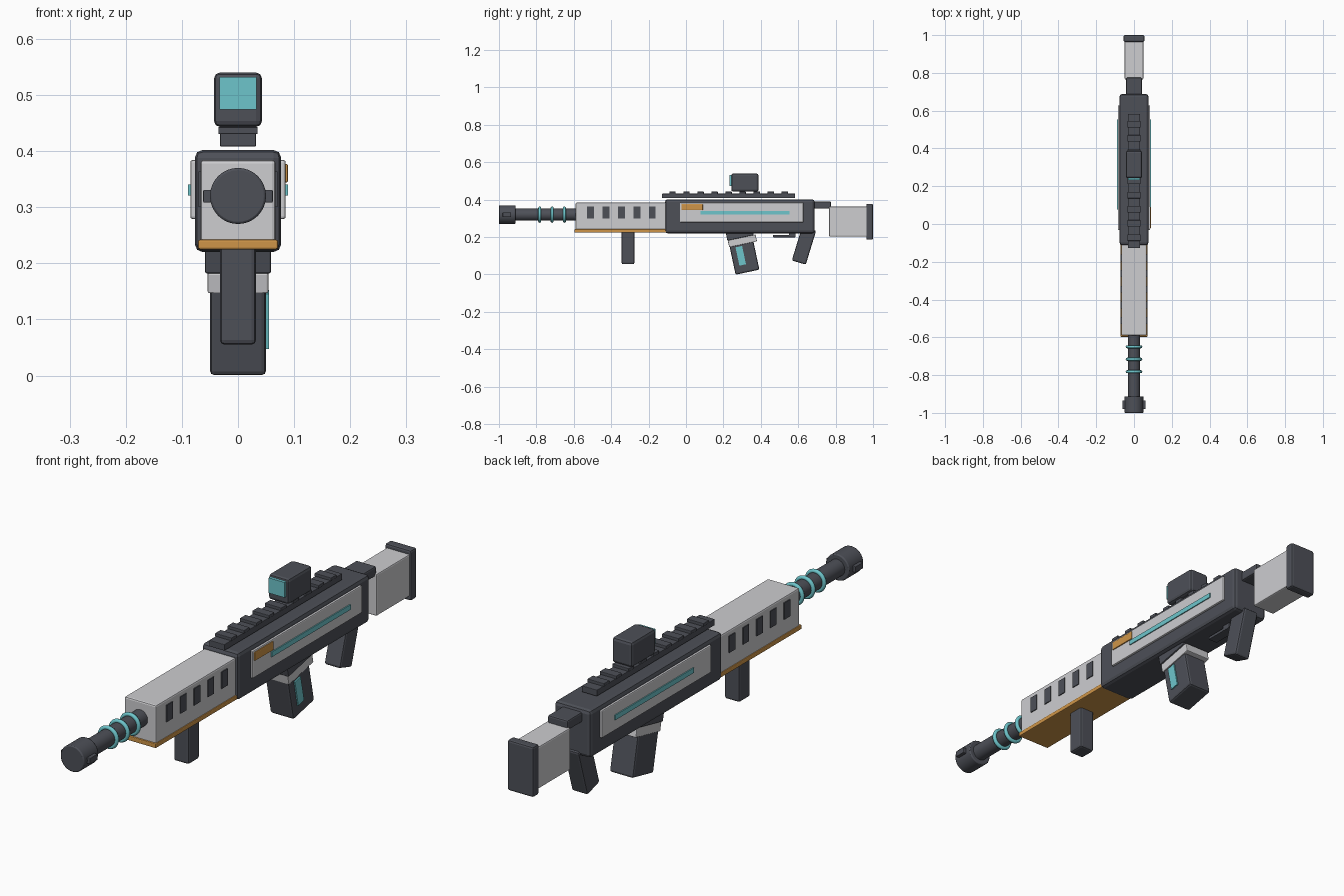
import bpy, math
from mathutils import Matrix, Vector

if "Cube" in bpy.data.objects:
    bpy.data.objects.remove(bpy.data.objects["Cube"])


def material(name, rgb):
    m = bpy.data.materials.new(name)
    m.diffuse_color = (*rgb, 1)
    m.use_nodes = True
    m.node_tree.nodes["Principled BSDF"].inputs["Base Color"].default_value = m.diffuse_color
    return m


DARK = material("dark_gunmetal", (0.075, 0.08, 0.097))
LIGHT = material("light_grey", (0.61, 0.61, 0.63))
CYAN = material("cyan_glow", (0.155, 0.56, 0.60))
ORANGE = material("orange_accent", (0.62, 0.30, 0.065))


def finish(name, mat, bevel=0.0):
    ob = bpy.context.object
    ob.name = name
    ob.data.materials.append(mat)
    bpy.ops.object.transform_apply(location=False, rotation=False, scale=True)
    if bevel:
        mod = ob.modifiers.new("edge_bevel", 'BEVEL')
        mod.width, mod.segments = bevel, 2
        mod.limit_method = 'ANGLE'
    return ob


def box(name, mat, x, y, z, bevel=0.0):
    """Box from (min, max) ranges."""
    mid = [(a + b) / 2 for a, b in (x, y, z)]
    bpy.ops.mesh.primitive_cube_add(size=1, location=mid)
    bpy.context.object.scale = [b - a for a, b in (x, y, z)]
    return finish(name, mat, bevel)


def tilted(name, mat, base, angle, x, along, up, bevel=0.0):
    """Box in a frame tilted about x, with its origin at base (y, z)."""
    ob = box(name, mat, x, along, up, bevel)
    rot = Matrix.Rotation(math.radians(angle), 3, 'X')
    ob.location = rot @ ob.location + Vector((0, *base))
    ob.rotation_euler.x = math.radians(angle)
    return ob


def tube(name, mat, r, y0, y1, z=0.32, bevel=0.0):
    bpy.ops.mesh.primitive_cylinder_add(vertices=32, radius=r, depth=y1 - y0,
                                        location=(0, (y0 + y1) / 2, z),
                                        rotation=(math.pi / 2, 0, 0))
    ob = finish(name, mat, bevel)
    bpy.ops.object.shade_smooth_by_angle(angle=math.radians(35))
    return ob


# Receiver and handguard
box("receiver", DARK, (-.077, .077), (-.112, .688), (.22, .402), .014)
box("handguard", LIGHT, (-.067, .067), (-.59, -.10), (.235, .384), .006)
box("handguard_strip", ORANGE, (-.071, .071), (-.597, -.10), (.225, .242), .003)

# Side panels, light strips and handguard vents, both sides
for side, s in (("right", 1), ("left", -1)):
    def span(a, b):
        return tuple(sorted((s * a, s * b)))
    box("side_panel_" + side, LIGHT, span(.07, .085), (-.033, .628), (.279, .384), .004)
    box("light_strip_" + side, CYAN, span(.08, .089), (.078, .553), (.321, .340))
    for i in range(5):
        y = -.511 + i * .0828
        box(f"vent_{side}_{i}", DARK, span(.062, .0705), (y - .018, y + .018), (.30, .364))
    box("muzzle_port_" + side, DARK, span(.04, .062), (-.98, -.935), (.308, .331), .002)
box("charging_handle", ORANGE, (.078, .089), (-.024, .09), (.344, .377), .003)

# Barrel, muzzle and cooling rings
tube("barrel", DARK, .032, -.93, -.57)
tube("muzzle", DARK, .05, -1.0, -.912, bevel=.004)
for i in range(3):
    bpy.ops.mesh.primitive_torus_add(major_segments=32, minor_segments=8,
                                     major_radius=.036, minor_radius=.008,
                                     location=(0, -.782 + i * .066, .32),
                                     rotation=(math.pi / 2, 0, 0))
    finish(f"barrel_ring_{i}", CYAN)
    bpy.ops.object.shade_smooth_by_angle(angle=math.radians(60))

# Top rail with teeth
box("rail", DARK, (-.032, .032), (-.128, .583), (.408, .432), .002)
for i in range(9):
    y = -.072 + i * .075
    box(f"rail_tooth_{i}", DARK, (-.035, .035), (y - .017, y + .017), (.43, .443), .002)

# Sight
box("sight_body", DARK, (-.043, .043), (.242, .388), (.443, .54), .011)
box("sight_lens", CYAN, (-.033, .033), (.232, .26), (.474, .532))

# Stock
box("stock_connector", DARK, (-.042, .042), (.67, .775), (.352, .39), .006)
box("stock", LIGHT, (-.049, .049), (.765, .975), (.203, .363), .005)
box("butt_plate", DARK, (-.055, .055), (.964, 1.0), (.186, .378), .007)

# Grips and trigger plate
box("front_grip", DARK, (-.032, .032), (-.344, -.276), (.055, .235), .008)
tilted("rear_grip", DARK, (.603, .064), -17, (-.034, .034), (-.039, .039), (0, .19), .008)
box("trigger_plate", DARK, (-.02, .02), (.465, .585), (.199, .211), .002)
box("trigger_plate_mount", DARK, (-.02, .02), (.55, .585), (.20, .235))

# Slanted magazine with collar and indicator
mag = (.3285, .0135)
tilted("magazine", DARK, mag, 12, (-.05, .05), (-.065, .065), (-.001, .24), .008)
tilted("magazine_well", DARK, mag, 12, (-.059, .059), (-.07, .074), (.186, .24), .004)
tilted("magazine_collar", LIGHT, mag, 12, (-.054, .054), (-.068, .084), (.15, .187), .003)
tilted("magazine_indicator", CYAN, mag, 12, (.047, .055), (-.035, .001), (.042, .142))
